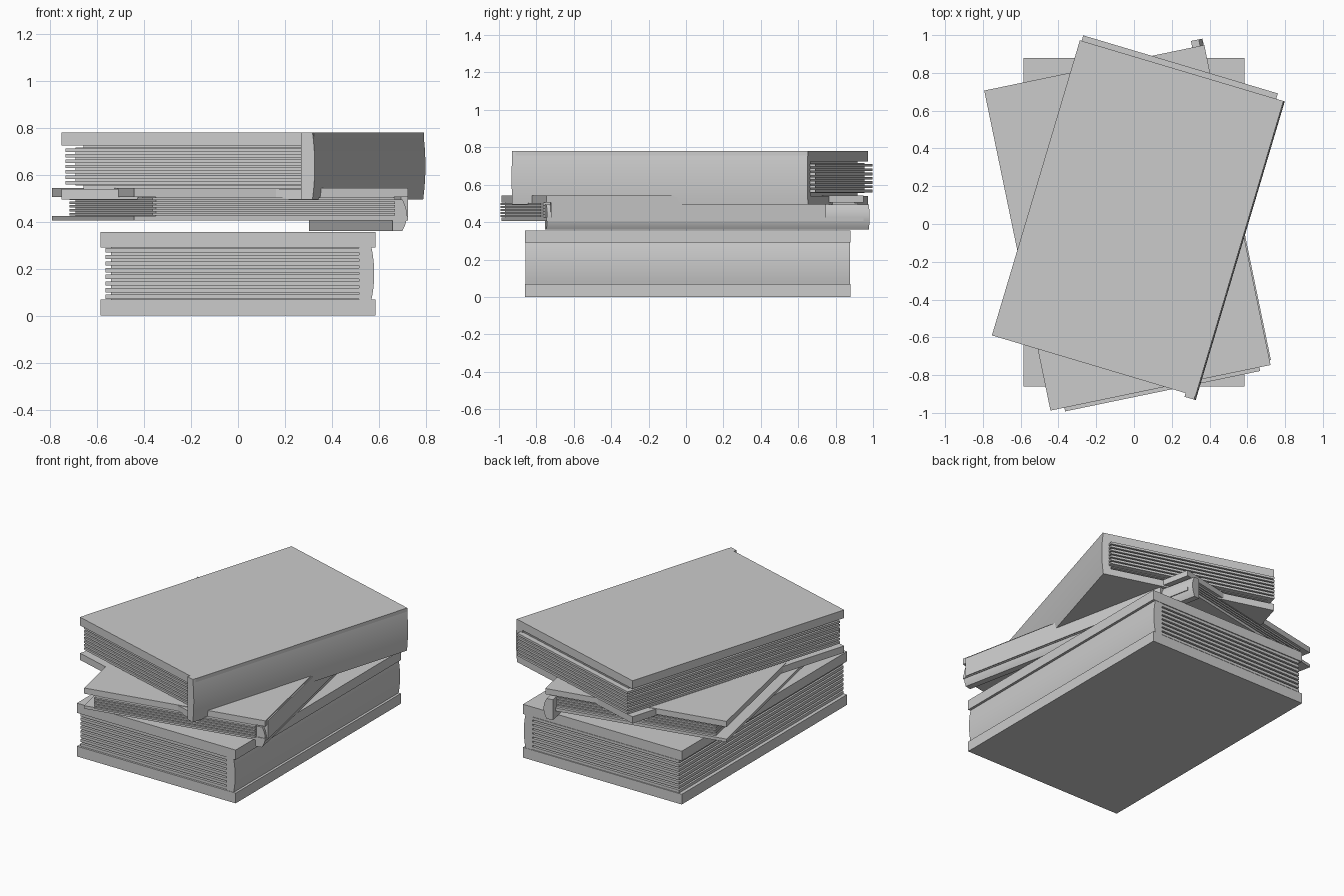
import bpy, bmesh, math

if "Cube" in bpy.data.objects:
    bpy.data.objects.remove(bpy.data.objects["Cube"])

grey = bpy.data.materials.new("plain_grey")
grey.diffuse_color = (0.6, 0.6, 0.6, 1)
grey.use_nodes = True
grey.node_tree.nodes["Principled BSDF"].inputs["Base Color"].default_value = grey.diffuse_color


def finish(name, bm, parent):
    bmesh.ops.recalc_face_normals(bm, faces=bm.faces)
    me = bpy.data.meshes.new(name)
    bm.to_mesh(me)
    bm.free()
    me.materials.append(grey)
    ob = bpy.data.objects.new(name, me)
    bpy.context.collection.objects.link(ob)
    (cx, cy), deg = parent
    ob.location = (cx, cy, 0)
    ob.rotation_euler.z = math.radians(deg)
    return ob


def add_box(bm, x, y, z):
    vs = bmesh.ops.create_cube(bm, size=1)["verts"]
    for v in vs:
        v.co = [a[0] if c < 0 else a[1] for c, a in zip(v.co, (x, y, z))]


def box(name, place, x, y, z):
    bm = bmesh.new()
    add_box(bm, x, y, z)
    return finish(name, bm, place)


# page block: recessed core with thin wider sheets
def pages(name, place, x, y, z, count, inset):
    bm = bmesh.new()
    add_box(bm, (x[0] + inset, x[1]), (y[0] + inset, y[1] - inset), z)
    step = (z[1] - z[0]) / count
    for i in range(count):
        mid = z[0] + step * (i + 0.5)
        add_box(bm, x, y, (mid - step * 0.32, mid + step * 0.32))
    return finish(name, bm, place)


# spine: profile with a gently rounded outer side, extruded along the book
def spine(name, place, x, y, z, bulge, steps=10):
    bm = bmesh.new()
    prof = [(x[0], z[1]), (x[0], z[0])]
    for i in range(steps + 1):
        t = i / steps
        prof.append((x[1] - bulge * (2 * t - 1) ** 2, z[0] + (z[1] - z[0]) * t))
    f = bm.faces.new([bm.verts.new((px, y[0], pz)) for px, pz in prof])
    r = bmesh.ops.extrude_face_region(bm, geom=[f])["geom"]
    for v in r:
        if isinstance(v, bmesh.types.BMVert):
            v.co.y = y[1]
    ob = finish(name, bm, place)
    bpy.ops.object.select_all(action='DESELECT')
    ob.select_set(True)
    bpy.context.view_layer.objects.active = ob
    bpy.ops.object.shade_smooth_by_angle(angle=math.radians(30))
    return ob


# bottom book
p = ((0, 0.01), 0)
box("bottom_book_lower_cover", p, (-.585, .585), (-.87, .87), (0, .068))
box("bottom_book_upper_cover", p, (-.585, .585), (-.87, .87), (.29, .355))
pages("bottom_book_pages", p, (-.565, .515), (-.862, .868), (.066, .292), 8, .025)
spine("bottom_book_spine", p, (.515, .58), (-.868, .868), (.066, .292), .012)

# middle book
p = ((-.035, -.02), 11.7)
box("middle_book_lower_cover", p, (-.595, .595), (-.865, .865), (.405, .425))
box("middle_book_upper_cover", p, (-.595, .595), (-.865, .865), (.505, .543))
pages("middle_book_pages", p, (-.52, .535), (-.885, .85), (.424, .506), 5, .02)
spine("middle_book_spine", p, (.53, .592), (-.86, .90), (.36, .495), .02)
box("middle_book_joint", p, (.57, .602), (-.84, .66), (.41, .535))

# top book
p = ((.022, .03), -16.6)
box("top_book_lower_cover", p, (-.565, .54), (-.815, .815), (.495, .54))
box("top_book_upper_cover", p, (-.565, .56), (-.815, .815), (.725, .78))
pages("top_book_pages", p, (-.555, .52), (-.79, .845), (.555, .715), 7, .035)
box("top_book_page_core", p, (-.49, .52), (-.74, .78), (.53, .73))
spine("top_book_spine", p, (.505, .567), (-.835, .815), (.495, .78), .01)
